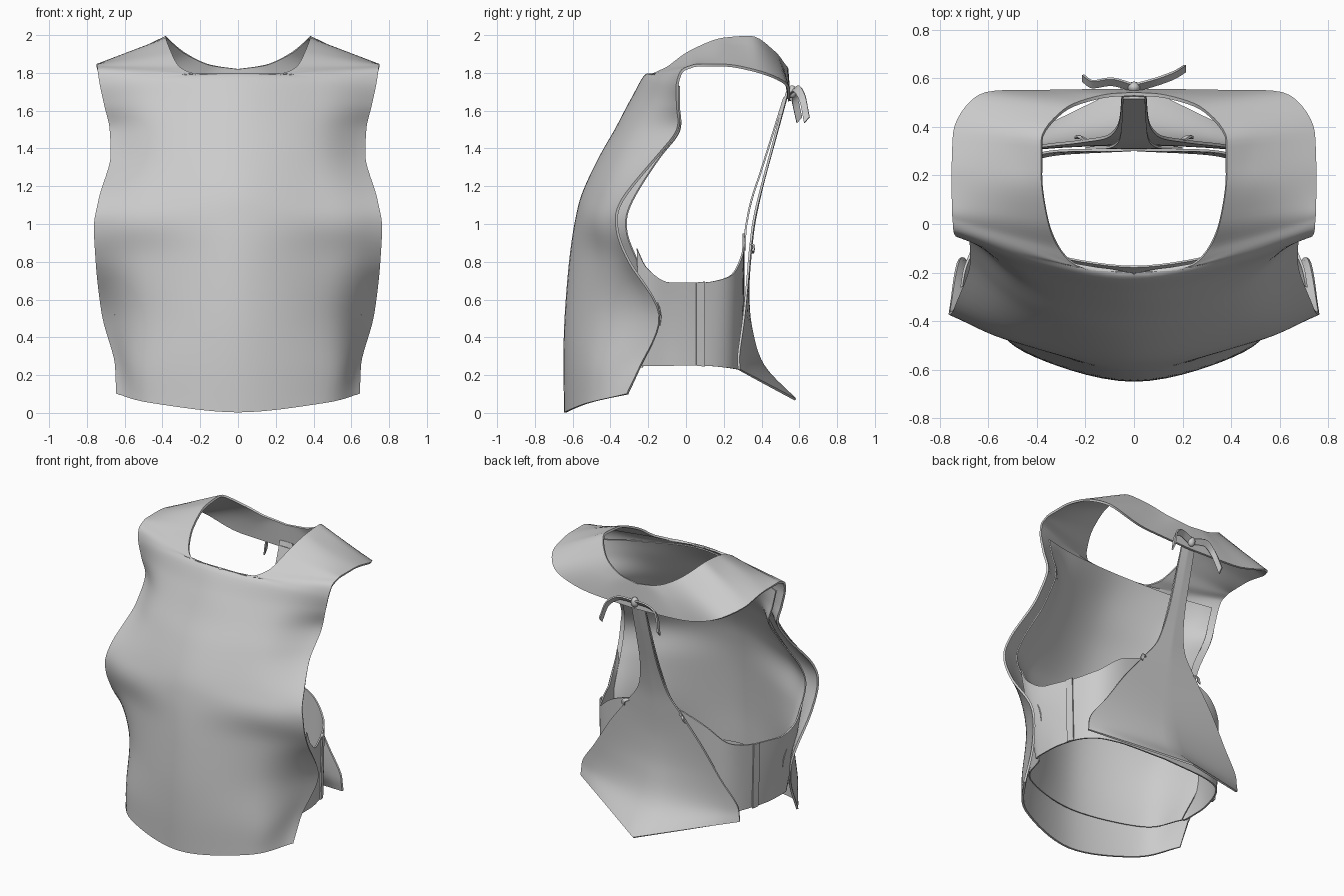
import bpy
import bmesh
from mathutils import Vector

default_cube = bpy.data.objects.get("Cube")
if default_cube:
    bpy.data.objects.remove(default_cube, do_unlink=True)

grey = bpy.data.materials.new("plain_grey")
grey.use_nodes = True
grey.diffuse_color = (0.6, 0.6, 0.6, 1)
grey.node_tree.nodes["Principled BSDF"].inputs["Base Color"].default_value = grey.diffuse_color


def average_slope(a, b):
    return (a + b) / 2


def limited_slope(a, b):
    """Average slope in depth; in width and height one that never overshoots."""
    slope = Vector([2 * p * q / (p + q) if p * q > 0 else 0 for p, q in zip(a, b)])
    slope.y = (a.y + b.y) / 2
    return slope


def spline(points, steps, slope_rule, before=None):
    """Smooth curve passing through every point."""
    start = before if before is not None else 2 * points[0] - points[1]
    chain = [start] + list(points) + [2 * points[-1] - points[-2]]
    moves = [q - p for p, q in zip(chain, chain[1:])]
    slopes = [slope_rule(a, b) for a, b in zip(moves, moves[1:])]
    curve = []
    for i in range(len(points) - 1):
        for k in range(steps):
            t = k / steps
            ease = t * t * (3 - 2 * t)
            curve.append(points[i].lerp(points[i + 1], ease)
                         + slopes[i] * (t * (1 - t) ** 2)
                         - slopes[i + 1] * (t * t * (1 - t)))
    return curve + [points[-1].copy()]


def finish(bm, name, mirror=False, thickness=0):
    """Turn a bmesh into a smooth object, mirrored and thickened on demand."""
    bmesh.ops.recalc_face_normals(bm, faces=bm.faces)
    mesh = bpy.data.meshes.new(name)
    bm.to_mesh(mesh)
    bm.free()
    mesh.materials.append(grey)
    obj = bpy.data.objects.new(name, mesh)
    bpy.context.collection.objects.link(obj)
    bpy.ops.object.select_all(action="DESELECT")
    obj.select_set(True)
    bpy.context.view_layer.objects.active = obj
    if mirror:
        mod = obj.modifiers.new("Mirror", "MIRROR")
        mod.merge_threshold = 0.0005
        bpy.ops.object.modifier_apply(modifier=mod.name)
    if thickness:
        mod = obj.modifiers.new("Thickness", "SOLIDIFY")
        mod.thickness = thickness
        mod.offset = 0
        bpy.ops.object.modifier_apply(modifier=mod.name)
    bpy.ops.object.shade_smooth_by_angle(angle=0.9)


def sheet(name, rows, mirror=True, pointed=False, thickness=0.014, across=8, along=6):
    """Curved sheet through rows of points; rows starting on the centre line stay smooth there."""
    fine_rows = []
    for row in rows:
        row = [Vector(p) for p in row]
        before = None
        if mirror and not pointed and row[0].x == 0:
            before = Vector((-row[1].x, row[1].y, row[1].z))
        fine_rows.append(spline(row, across, average_slope, before))
    columns = [spline(column, along, limited_slope) for column in zip(*fine_rows)]
    bm = bmesh.new()
    grid = [[bm.verts.new(p) for p in column] for column in columns]
    for left, right in zip(grid, grid[1:]):
        for i in range(len(left) - 1):
            bm.faces.new((left[i], right[i], right[i + 1], left[i + 1]))
    finish(bm, name, mirror, thickness)


def ribbon(name, path, half_width):
    """Narrow strip that follows a path."""
    w = Vector(half_width)
    rows = [(Vector(p) - w, Vector(p) + w) for p in path]
    sheet(name, rows, mirror=False, thickness=0.01, across=2)


# Front panel with shoulder yoke and back collar
# body rows: centre (y, z), middle (x, y), side edge (x, y, z)
body = [
    ((-.638, .003), (.45, -.52), (.64, -.31, .1)),
    ((-.642, .27), (.48, -.495), (.645, -.24, .25)),
    ((-.635, .52), (.47, -.465), (.715, -.14, .52)),
    ((-.61, .82), (.49, -.455), (.75, -.3, .8)),
    ((-.58, 1.02), (.49, -.48), (.76, -.365, .98)),
    ((-.54, 1.17), (.45, -.445), (.735, -.335, 1.13)),
    ((-.45, 1.36), (.41, -.35), (.67, -.15, 1.36)),
    ((-.37, 1.5), (.41, -.27), (.675, -.045, 1.5)),
    ((-.285, 1.66), (.43, -.19), (.705, -.045, 1.63)),
    ((-.205, 1.79), (.44, -.14), (.73, -.045, 1.74)),
]
# yoke rows: neck edge, outer edge
yoke = [
    ((.2, -.185, 1.79), (.742, -.02, 1.81)),
    ((.3, -.11, 1.82), (.746, .02, 1.83)),
    ((.355, .02, 1.91), (.748, .07, 1.84)),
    ((.38, .2, 1.98), (.748, .2, 1.84)),
    ((.38, .34, 1.99), (.742, .37, 1.81)),
    ((.29, .465, 1.91), (.64, .525, 1.745)),
    ((.14, .522, 1.84), (.36, .545, 1.665)),
    ((0, .535, 1.82), (0, .548, 1.65)),
]
panel_rows = []
for (cy, cz), (mx, my), edge in body:
    panel_rows.append(((0, cy, cz), (mx, my, (cz + edge[2]) / 2), edge))

# Lining that follows the inside of the front panel and shows at the armholes
lining_rows = []
for centre, middle, edge in panel_rows[1:]:
    lip = .05 if .7 < edge[2] < 1.2 else .01
    lining_rows.append((Vector(centre) + Vector((0, .03, 0)),
                        Vector(middle) + Vector((-.02, .03, -.01)),
                        Vector(edge) + Vector((-.06, lip, -.01))))
sheet("front_lining", lining_rows, thickness=0.008)

for neck, outer in yoke:
    panel_rows.append((neck, (Vector(neck) + Vector(outer)) / 2, outer))
sheet("front_panel_and_collar", panel_rows)

# Waist band running round the back to the lining
band_rows = [
    ((0, .305, .23), (0, .305, .95)),
    ((.36, .28, .23), (.36, .295, .83)),
    ((.5, .21, .24), (.5, .225, .72)),
    ((.575, .08, .25), (.585, .08, .69)),
    ((.61, -.08, .25), (.655, -.08, .69)),
    ((.612, -.2, .25), (.7, -.2, .76)),
    ((.6, -.24, .25), (.71, -.26, .87)),
]
sheet("waist_band", band_rows, thickness=0.01)

# Closing strips on the sides of the band
strip_rows = [
    ((.58, .1, .245), (.59, .1, .695)),
    ((.594, .055, .25), (.606, .055, .69)),
]
sheet("side_closing_strip", strip_rows, thickness=0.009, along=2)

# Flared back flap narrowing into a neck strap
flap_rows = [
    ((0, .58, .07), (.61, .28, .23)),
    ((0, .41, .25), (.6, .28, .32)),
    ((0, .345, .45), (.48, .305, .5)),
    ((0, .33, .65), (.35, .325, .7)),
    ((0, .345, .87), (.22, .34, .87)),
    ((0, .37, 1.05), (.1, .365, 1.05)),
    ((0, .43, 1.3), (.06, .428, 1.3)),
    ((0, .54, 1.7), (.05, .535, 1.7)),
]
sheet("back_flap", flap_rows, pointed=True, thickness=0.012)

# Inner strap rising from the band to the collar
strap_rows = [
    ((0, .312, .88), (.2, .312, .86)),
    ((0, .32, 1.0), (.09, .32, 1.0)),
    ((0, .37, 1.2), (.055, .37, 1.2)),
    ((0, .52, 1.67), (.045, .52, 1.67)),
]
sheet("inner_strap", strap_rows, thickness=0.01)

# Bow: knot and two hanging tails
bm = bmesh.new()
bmesh.ops.create_uvsphere(bm, u_segments=16, v_segments=10, radius=1)
bmesh.ops.scale(bm, vec=(.026, .024, .034), verts=bm.verts)
bmesh.ops.translate(bm, vec=(0, .562, 1.7), verts=bm.verts)
finish(bm, "bow_knot")

for side, label, reach in ((1, "left", .64), (-1, "right", .6)):
    tail = [(0, .56, 1.7), (side * .09, .585, 1.715),
            (side * .17, reach - .025, 1.67), (side * .21, reach, 1.55)]
    ribbon(label + "_bow_tail", tail, (0, .014, .016))

    # Small loops on the flap edges
    loop = [(side * .2, .345, .89), (side * .225, .36, .88), (side * .235, .355, .85)]
    ribbon(label + "_flap_loop", loop, (.01, 0, .006))
